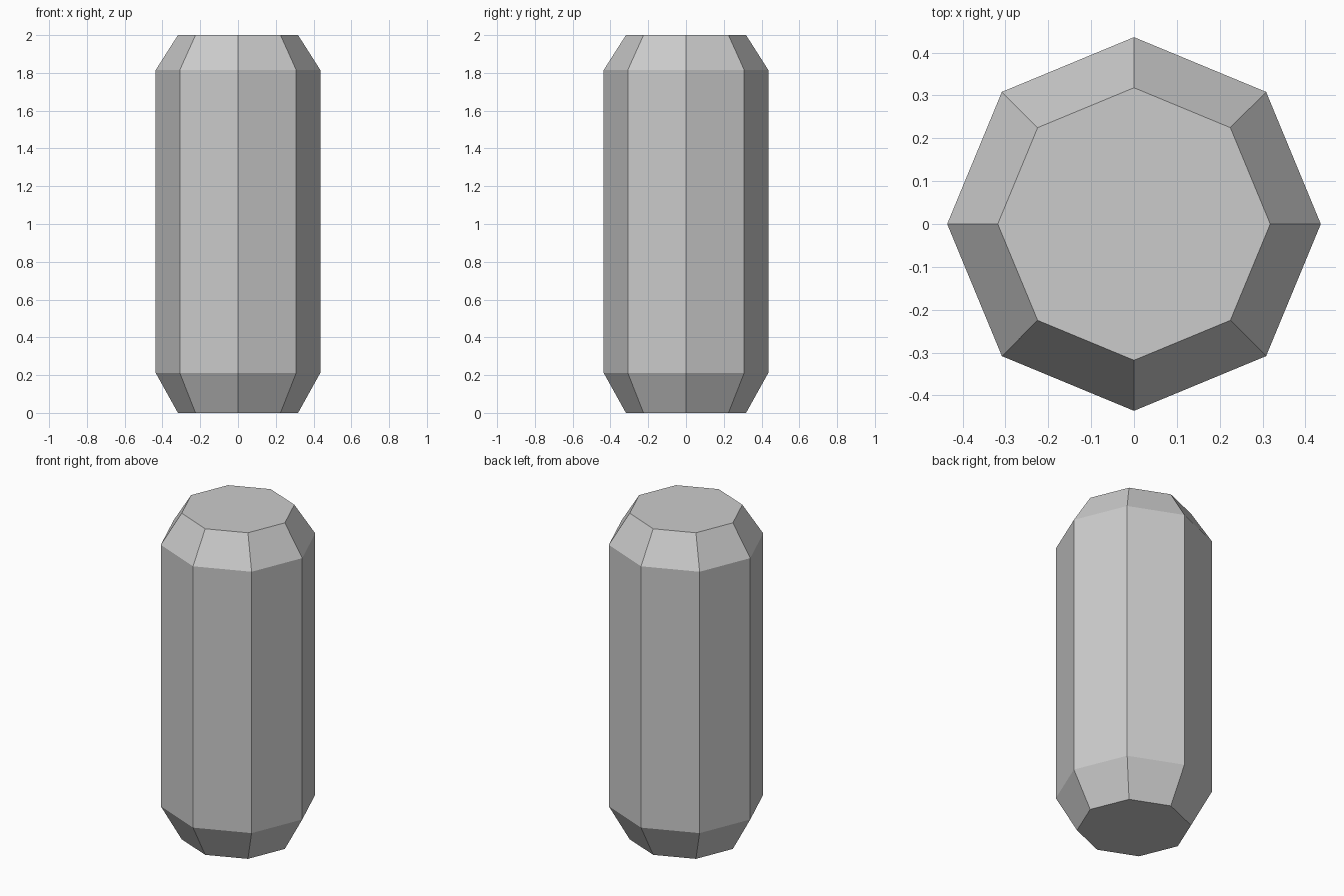
import bpy, bmesh
from math import cos, sin, tau

if "Cube" in bpy.data.objects:
    bpy.data.objects.remove(bpy.data.objects["Cube"])

SIDES = 8
# (radius, height) from foot to top
PROFILE = [(0.318, 0.0), (0.436, 0.212), (0.436, 1.815), (0.318, 2.0)]

bm = bmesh.new()
rings = [[bm.verts.new((r * cos(tau * i / SIDES), r * sin(tau * i / SIDES), z))
          for i in range(SIDES)] for r, z in PROFILE]

# Side walls and sloped shoulders
for low, high in zip(rings, rings[1:]):
    for i in range(SIDES):
        j = (i + 1) % SIDES
        bm.faces.new((low[i], low[j], high[j], high[i]))

# Flat end caps
bm.faces.new(rings[0][::-1])
bm.faces.new(rings[-1])

mesh = bpy.data.meshes.new("capsule_body")
bm.to_mesh(mesh)
bm.free()
bpy.context.collection.objects.link(bpy.data.objects.new("capsule_body", mesh))
